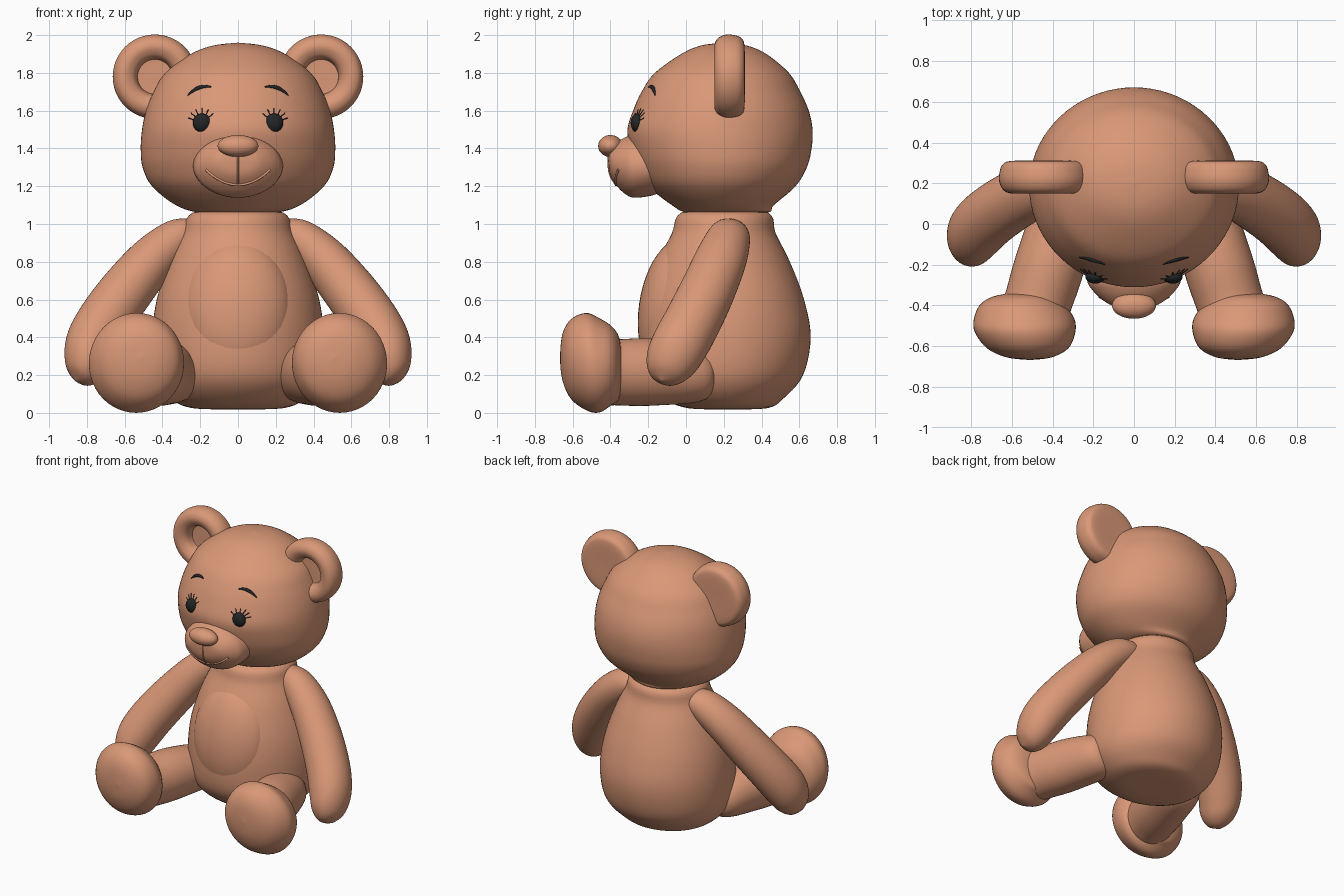
import bpy, bmesh, math
from mathutils import Vector
from mathutils.bvhtree import BVHTree

if "Cube" in bpy.data.objects:
    bpy.data.objects.remove(bpy.data.objects["Cube"])

X, Y, Z = Vector((1, 0, 0)), Vector((0, 1, 0)), Vector((0, 0, 1))


def material(name, rgb):
    m = bpy.data.materials.new(name)
    m.diffuse_color = (*rgb, 1)
    m.use_nodes = True
    m.node_tree.nodes["Principled BSDF"].inputs["Base Color"].default_value = m.diffuse_color
    return m


FUR = material("tan fur", (0.70, 0.315, 0.185))
DARK = material("near black", (0.016, 0.018, 0.019))


def catmull(a, b, c, d, t):
    return 0.5 * (2 * b + (c - a) * t + (2 * a - 5 * b + 4 * c - d) * t * t
                  + (3 * b - a - 3 * c + d) * t ** 3)


def loft(name, sections, u, v, mat=FUR, steps=5, sides=48):
    """Smooth skin over elliptical sections (x, y, z, radius_u, radius_v)."""
    n = len(sections)
    rows = []
    for i in range(n - 1):
        quad = [sections[min(max(k, 0), n - 1)] for k in (i - 1, i, i + 1, i + 2)]
        rows += [[catmull(*p, s / steps) for p in zip(*quad)] for s in range(steps)]
    rows.append(sections[-1])
    bm = bmesh.new()
    rings = []
    for x, y, z, ru, rv in rows:
        ru, rv = max(ru, 0.001), max(rv, 0.001)
        rings.append([bm.verts.new(Vector((x, y, z)) + u * ru * math.cos(a) + v * rv * math.sin(a))
                      for a in (math.tau * k / sides for k in range(sides))])
    for r, q in zip(rings, rings[1:]):
        for k in range(sides):
            j = (k + 1) % sides
            bm.faces.new((r[k], r[j], q[j], q[k]))
    bm.faces.new(rings[0])
    bm.faces.new(rings[-1])
    bmesh.ops.recalc_face_normals(bm, faces=bm.faces)
    for f in bm.faces:
        f.smooth = True
    me = bpy.data.meshes.new(name)
    bm.to_mesh(me)
    tree = BVHTree.FromBMesh(bm)
    bm.free()
    me.materials.append(mat)
    bpy.context.collection.objects.link(bpy.data.objects.new(name, me))
    return tree


def ball(name, loc, scale, mat, rot=(0, 0, 0)):
    bpy.ops.mesh.primitive_uv_sphere_add(segments=40, ring_count=24, location=loc, rotation=rot)
    o = bpy.context.object
    o.name = name
    o.scale = scale
    o.data.materials.append(mat)
    bpy.ops.object.shade_smooth()


def stroke(name, pts, radius, mat, tree, taper=False):
    """Thin line lying on a surface, drawn through (x, z) points seen from the front."""
    cu = bpy.data.curves.new(name, 'CURVE')
    cu.dimensions = '3D'
    cu.bevel_depth = radius
    cu.bevel_resolution = 2
    cu.use_fill_caps = True
    sp = cu.splines.new('POLY')
    sp.points.add(len(pts) - 1)
    for i, (x, z) in enumerate(pts):
        hit = tree.ray_cast(Vector((x, -2, z)), Y)[0]
        sp.points[i].co = (x, hit.y, z, 1)
        if taper:
            sp.points[i].radius = 0.3 + 0.7 * math.sin(math.pi * i / (len(pts) - 1))
    cu.materials.append(mat)
    bpy.context.collection.objects.link(bpy.data.objects.new(name, cu))


# Head: (height, centre y, half width, half depth)
head = loft("head", [(0, c, z, a, b) for z, c, a, b in [
    (1.055, .22, 0, 0), (1.06, .22, .20, .21), (1.10, .195, .33, .27), (1.2, .19, .455, .39),
    (1.3, .19, .505, .45), (1.4, .185, .515, .48), (1.5, .18, .508, .49), (1.6, .185, .487, .465),
    (1.7, .185, .447, .42), (1.8, .19, .385, .355), (1.9, .2, .25, .225),
    (1.945, .2, .13, .12), (1.96, .2, 0, 0)]], X, Y, sides=72)

# Body and raised tummy panel
loft("body", [(0, c, z, a, b) for z, c, a, b in [
    (.02, .22, 0, 0), (.025, .22, .24, .21), (.08, .2, .36, .32), (.2, .2, .44, .42),
    (.4, .21, .455, .45), (.6, .205, .43, .42), (.8, .2, .365, .35), (.95, .2, .295, .275),
    (1.06, .205, .24, .23), (1.1, .205, 0, 0)]], X, Y, sides=72)
ball("tummy", (0, -.055, .55), (.29, .195, .38), FUR, (math.radians(-8), 0, 0))

# Muzzle, nose and mouth
muzzle = loft("muzzle", [(0, y, z, a, b) for y, z, a, b in [
    (-.412, 1.335, 0, 0), (-.405, 1.33, .09, .06), (-.38, 1.32, .145, .1), (-.33, 1.31, .2, .145),
    (-.27, 1.305, .232, .166), (-.15, 1.31, .225, .15), (-.1, 1.31, .1, .1)]], X, Z)
ball("nose", (0, -.4, 1.413), (.108, .065, .058), FUR)
arc = [i / 12 for i in range(-12, 13)]
stroke("smile", [(.17 * t, 1.207 + .08 * t * t) for t in arc], .007, FUR, muzzle)
stroke("lip_line", [(0, 1.36 - .015 * i) for i in range(11)], .005, FUR, muzzle)

arm_dir = Vector((.616, -.335, -.713))
arm_u = arm_dir.cross(Y).normalized()
arm_v = arm_dir.cross(arm_u).normalized()
leg_u = Vector((.98, .2, 0))

for s, side in ((1, "left"), (-1, "right")):
    def m(rows):
        return [(s * r[0], *r[1:]) for r in rows]

    def flip(vec):
        return Vector((s * vec.x, vec.y, vec.z))

    # Ear: disc with a rounded rim and a hollow front
    loft(side + "_ear", [(s * .44, y, 1.78, r, r) for r, y in [
        (0, .31), (.16, .31), (.205, .292), (.221, .25), (.221, .205), (.2, .165), (.16, .15),
        (.12, .165), (.10, .19), (.092, .225), (.085, .232), (0, .232)]], X, Z)

    # Arm
    loft(side + "_arm", m([
        (.17, .27, 1.0, 0, 0), (.21, .26, .985, .06, .065), (.30, .235, .94, .105, .11),
        (.44, .19, .825, .125, .135), (.58, .12, .66, .14, .145), (.70, .04, .495, .147, .15),
        (.775, -.03, .365, .147, .15), (.815, -.08, .27, .13, .135), (.845, -.115, .2, .08, .085),
        (.86, -.13, .17, 0, 0)]), flip(arm_u), arm_v if s > 0 else flip(arm_v))

    # Leg and foot
    loft(side + "_leg", m([
        (.32, .15, .2, 0, 0), (.33, .1, .2, .14, .13), (.40, -.15, .215, .17, .175),
        (.46, -.35, .215, .168, .175), (.5, -.46, .22, .15, .16), (.5, -.48, .22, 0, 0)]),
        flip(leg_u), Z)
    loft(side + "_foot", m([
        (.51, -.668, .29, 0, 0), (.515, -.655, .295, .11, .12), (.522, -.61, .285, .2, .21),
        (.535, -.53, .272, .247, .257), (.54, -.46, .252, .245, .25), (.55, -.39, .25, .2, .205),
        (.54, -.35, .235, .13, .15), (.53, -.335, .23, 0, 0)]), X, Z)

    # Eye with lashes, and eyebrow
    y = head.ray_cast(Vector((s * .19, -2, 1.535)), Y)[0].y
    ball(side + "_eye", (s * .19, y + .008, 1.535), (.049, .034, .05), DARK)
    for k, deg in enumerate((20, 42, 64, 90, 115, 140)):
        a = math.radians(deg)
        stroke(f"{side}_lash_{k}", [(s * (.19 + r * math.cos(a)), 1.535 + r * math.sin(a))
                                    for r in (.045, .06, .078)], .003, DARK, head)
    stroke(side + "_eyebrow", [(s * (.142 + .125 * t), 1.725 - .045 * t + .075 * t * (1 - t))
                               for t in (i / 10 for i in range(11))], .011, DARK, head, True)
